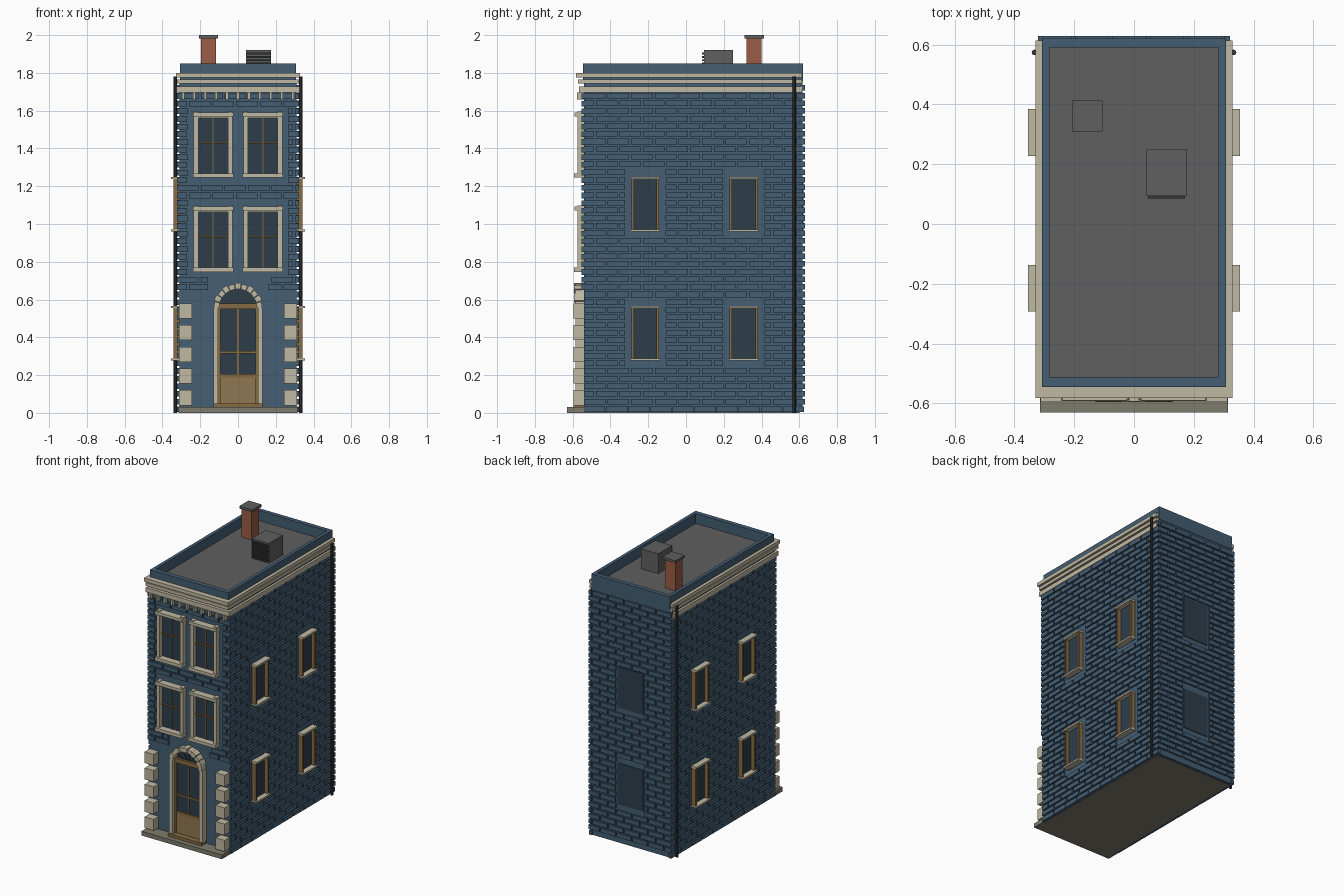
import bpy, bmesh, math
from mathutils import Vector

if "Cube" in bpy.data.objects:
    bpy.data.objects.remove(bpy.data.objects["Cube"])


def material(name, rgb):
    m = bpy.data.materials.new(name)
    m.diffuse_color = (*rgb, 1)
    m.use_nodes = True
    m.node_tree.nodes["Principled BSDF"].inputs["Base Color"].default_value = m.diffuse_color
    return m


BLUE = material("blue_brick", (0.058, 0.112, 0.172))
GLASS = material("dark_glass", (0.027, 0.048, 0.068))
CREAM = material("cream_stone", (0.53, 0.48, 0.36))
WOOD = material("brown_wood", (0.24, 0.145, 0.055))
PANEL = material("tan_panel", (0.28, 0.185, 0.085))
STEP = material("grey_stone", (0.21, 0.20, 0.155))
ROOF = material("roof_grey", (0.115, 0.115, 0.115))
CLAY = material("red_clay", (0.33, 0.11, 0.06))
METAL = material("dark_metal", (0.035, 0.037, 0.04))


def finish(name, bm, mat):
    bmesh.ops.recalc_face_normals(bm, faces=bm.faces)
    me = bpy.data.meshes.new(name)
    bm.to_mesh(me)
    bm.free()
    me.materials.append(mat)
    ob = bpy.data.objects.new(name, me)
    bpy.context.collection.objects.link(ob)
    return ob


def add_box(bm, x0, x1, y0, y1, z0, z1):
    v = [bm.verts.new((x, y, z)) for z in (z0, z1)
         for x, y in ((x0, y0), (x1, y0), (x1, y1), (x0, y1))]
    for f in ((3, 2, 1, 0), (4, 5, 6, 7), (0, 1, 5, 4), (1, 2, 6, 5), (2, 3, 7, 6), (3, 0, 4, 7)):
        bm.faces.new([v[i] for i in f])


def boxes(name, mat, items):
    bm = bmesh.new()
    for b in items:
        add_box(bm, *b)
    return finish(name, bm, mat)


def both_sides(items):
    return [b for b in items] + [(-b[1], -b[0], *b[2:]) for b in items]


def prism(bm, pts, y0, y1):
    # Extrudes an (x, z) outline along y
    a = [bm.verts.new((x, y0, z)) for x, z in pts]
    b = [bm.verts.new((x, y1, z)) for x, z in pts]
    n = len(pts)
    bm.faces.new(a)
    bm.faces.new(b[::-1])
    for i in range(n):
        bm.faces.new((a[i], b[i], b[(i + 1) % n], a[(i + 1) % n]))


W, YF, YB = 0.31, -0.54, 0.617      # wall planes
OUT = 0.012                         # brick relief

# Main block, roof and parapet
boxes("wall_core", BLUE, [(-W, W, YF, YB, 0.004, 1.76)])
boxes("roof_deck", ROOF, [(-0.29, 0.29, -0.52, 0.6, 1.755, 1.78)])
boxes("parapet", BLUE, [
    (-0.307, 0.307, -0.545, -0.512, 1.755, 1.85), (-0.307, 0.307, 0.59, 0.62, 1.755, 1.85),
    (-0.307, -0.283, -0.512, 0.59, 1.755, 1.85), (0.283, 0.307, -0.512, 0.59, 1.755, 1.85)])
boxes("base_slab", STEP, [(-0.3, 0.3, -0.55, 0.6, 0, 0.02)])
boxes("front_step", STEP, [(-0.315, 0.315, -0.63, -0.535, 0, 0.03)])

# Window layout: (horizontal start, end, bottom, top)
side_windows = [(a, b, z, z + 0.29) for a, b in ((-0.293, -0.138), (0.227, 0.385))
                for z in (0.277, 0.96)]
back_windows = [(-0.1, 0.1, z, z + 0.29) for z in (0.277, 0.96)]
front_windows = [(a, b, z, z + 0.35) for a, b in ((-0.235, -0.028), (0.028, 0.235))
                 for z in (0.747, 1.245)]


def brick_rects(a, b, z0, z1, holes, margin, shift):
    # Running bond, trimmed around openings
    row, length, gap = 0.0405, 0.125, 0.011
    k = 0
    z = z0
    while z + 0.03 <= z1:
        s = a - (length / 2 if (k + shift) % 2 else 0)
        while s < b:
            parts = [(max(s, a), min(s + length - gap, b))]
            for h in holes:
                if z + row - gap > h[2] - margin * 0.5 and z < h[3] + margin * 0.5:
                    l, r = h[0] - margin, h[1] + margin
                    cut = []
                    for p, q in parts:
                        cut += [(p, min(q, l)), (max(p, r), q)]
                    parts = [c for c in cut if c[1] > c[0]]
            for p, q in parts:
                if q - p > 0.015:
                    yield p, q, z, z + row - gap
            s += length
        z += row
        k += 1


# Brick courses on all four walls
arch_hole = [(-0.13, 0.13, 0.6, 0.69)]
boxes("side_bricks", BLUE, both_sides(
    [(W - 0.01, W + OUT, p, q, r, s) for p, q, r, s in
     brick_rects(YF, YB, 0.045, 1.70, side_windows, 0.03, 0)]))
boxes("back_bricks", BLUE, [(p, q, YB - 0.01, YB + OUT, r, s) for p, q, r, s in
      brick_rects(-W - OUT, W + OUT, 0.045, 1.76, back_windows, 0.012, 1)])
boxes("front_bricks", BLUE, [(p, q, YF - OUT, YF + 0.01, r, s) for p, q, r, s in
      brick_rects(-W - OUT, W + OUT, 0.65, 1.70, front_windows + arch_hole, 0.03, 1)])
boxes("bottom_course", BLUE, both_sides(
    [(W - 0.01, W + OUT, YF + i * 0.117, YF + i * 0.117 + 0.112, 0.004, 0.034) for i in range(10)]))

# Cornice bands wrap the front and both sides
for i, (z0, z1, x, y) in enumerate(((1.775, 1.80, 0.329, -0.582), (1.743, 1.765, 0.324, -0.572),
                                    (1.695, 1.727, 0.326, -0.566))):
    boxes("cornice_band_%d" % (i + 1), CREAM, [(-x, x, y, 0.614, z0, z1)] if i else [
        (-x, x, y, -0.542, z0, z1), (-x, -0.3, -0.542, 0.614, z0, z1),
        (0.3, x, -0.542, 0.614, z0, z1)])
boxes("cornice_brackets", CREAM, [(x - 0.007, x + 0.007, -0.578, YF, 1.658, 1.697)
                                  for x in (-0.29 + 0.058 * i for i in range(11))])

# Front windows
glass, trim, bars = [], [], []
for a, b, z0, z1 in front_windows:
    glass.append((a + 0.02, b - 0.02, YF - 0.006, YF + 0.01, z0 + 0.02, z1 - 0.02))
    trim += [(a, a + 0.025, -0.575, YF, z0, z1), (b - 0.025, b, -0.575, YF, z0, z1),
             (a - 0.004, b + 0.004, -0.592, YF, z0, z0 + 0.022),
             (a - 0.004, b + 0.004, -0.59, YF, z1 - 0.025, z1 - 0.005),
             (a + 0.02, b - 0.02, -0.575, YF, z1 - 0.034, z1 - 0.02)]
    m, h = (a + b) / 2, z0 + 0.185
    bars += [(m - 0.003, m + 0.003, YF - 0.012, YF, z0 + 0.02, z1 - 0.02),
             (a + 0.02, b - 0.02, YF - 0.016, YF, h - 0.004, h + 0.004)]
boxes("front_window_glass", GLASS, glass)
boxes("front_window_trim", CREAM, trim)
boxes("front_window_bars", WOOD, bars)

# Side windows
glass, trim, frame = [], [], []
for a, b, z0, z1 in side_windows:
    glass.append((W - 0.01, W + 0.006, a + 0.01, b - 0.01, z0, z1))
    trim += [(W, 0.354, a, b, z0, z0 + 0.012), (W, 0.354, a, b, z1 - 0.013, z1)]
    frame += [(W, 0.342, a + 0.004, a + 0.017, z0 + 0.012, z1 - 0.013),
              (W, 0.342, b - 0.017, b - 0.004, z0 + 0.012, z1 - 0.013)]
boxes("side_window_glass", GLASS, both_sides(glass))
boxes("side_window_trim", CREAM, both_sides(trim))
boxes("side_window_frames", WOOD, both_sides(frame))
boxes("back_window_glass", GLASS, [(a, b, YB - 0.01, YB + 0.005, z0, z1)
                                   for a, b, z0, z1 in back_windows])

# Corner quoins beside the entrance
boxes("quoins", CREAM, both_sides([(0.243, 0.313, -0.596, YF, 0.04 + 0.115 * i, 0.12 + 0.115 * i)
                                   for i in range(5)]))

# Door: glass, frame, lower panel and rails
SPR = 0.555
boxes("door_glass", GLASS, [(-0.1, 0.1, YF - 0.006, YF + 0.01, 0.19, SPR)])
boxes("door_frame", WOOD, both_sides([(0.092, 0.107, -0.562, YF, 0.05, SPR)]) + [
    (-0.107, 0.107, -0.564, YF, 0.55, 0.58), (-0.095, 0.095, -0.557, YF, 0.315, 0.328),
    (-0.095, 0.095, -0.557, YF, 0.185, 0.205), (-0.004, 0.004, -0.553, YF, 0.2, 0.555),
    (-0.13, 0.13, -0.595, YF, 0.03, 0.05)])
boxes("door_panel", PANEL, [(-0.095, 0.095, -0.554, YF, 0.05, 0.19)])
boxes("door_pilasters", CREAM, both_sides([(0.105, 0.13, -0.585, YF, 0.05, SPR)]))


def polar(r, a):
    return r * math.cos(a), SPR + r * math.sin(a)


# Fanlight half disc with radiating bars
bm = bmesh.new()
prism(bm, [polar(0.107, math.pi * i / 16) for i in range(17)], YF - 0.006, YF + 0.01)
finish("fanlight_glass", bm, GLASS)
bm = bmesh.new()
for i in range(1, 6):
    a = math.pi * i / 6
    o = Vector((-math.sin(a), math.cos(a))) * 0.0025
    p, q = Vector(polar(0.02, a)), Vector(polar(0.105, a))
    prism(bm, [p - o, q - o, q + o, p + o], YF - 0.012, YF)
finish("fanlight_bars", bm, METAL)

# Arch of wedge stones
bm = bmesh.new()
N = 11
for i in range(N):
    a0, a1 = math.pi * (i + 0.04) / N, math.pi * (i + 0.96) / N
    am = (a0 + a1) / 2
    outer = 0.133 if i % 2 else 0.128
    prism(bm, [polar(0.1, a0), polar(outer, a0), polar(outer, am), polar(outer, a1),
               polar(0.1, a1), polar(0.1, am)], -0.594 if i % 2 else -0.588, YF)
finish("door_arch", bm, CREAM)

# Downspouts
bm = bmesh.new()
for s in (-1, 1):
    r = bmesh.ops.create_cone(bm, cap_ends=True, segments=8, radius1=0.0095, radius2=0.0095,
                              depth=1.78)
    bmesh.ops.translate(bm, verts=r["verts"], vec=(s * 0.333, 0.574, 0.89))
finish("downspouts", bm, METAL)

# Chimney and rooftop unit
boxes("chimney", CLAY, [(-0.197, -0.117, 0.32, 0.4, 1.77, 1.985)])
boxes("chimney_cap", ROOF, [(-0.207, -0.105, 0.31, 0.413, 1.983, 2.0)])
boxes("roof_unit", ROOF, [(0.042, 0.176, 0.094, 0.25, 1.77, 1.92)])
boxes("roof_unit_slats", METAL, [(0.047, 0.171, 0.085, 0.096, 1.79 + 0.018 * i, 1.80 + 0.018 * i)
                                 for i in range(7)])
